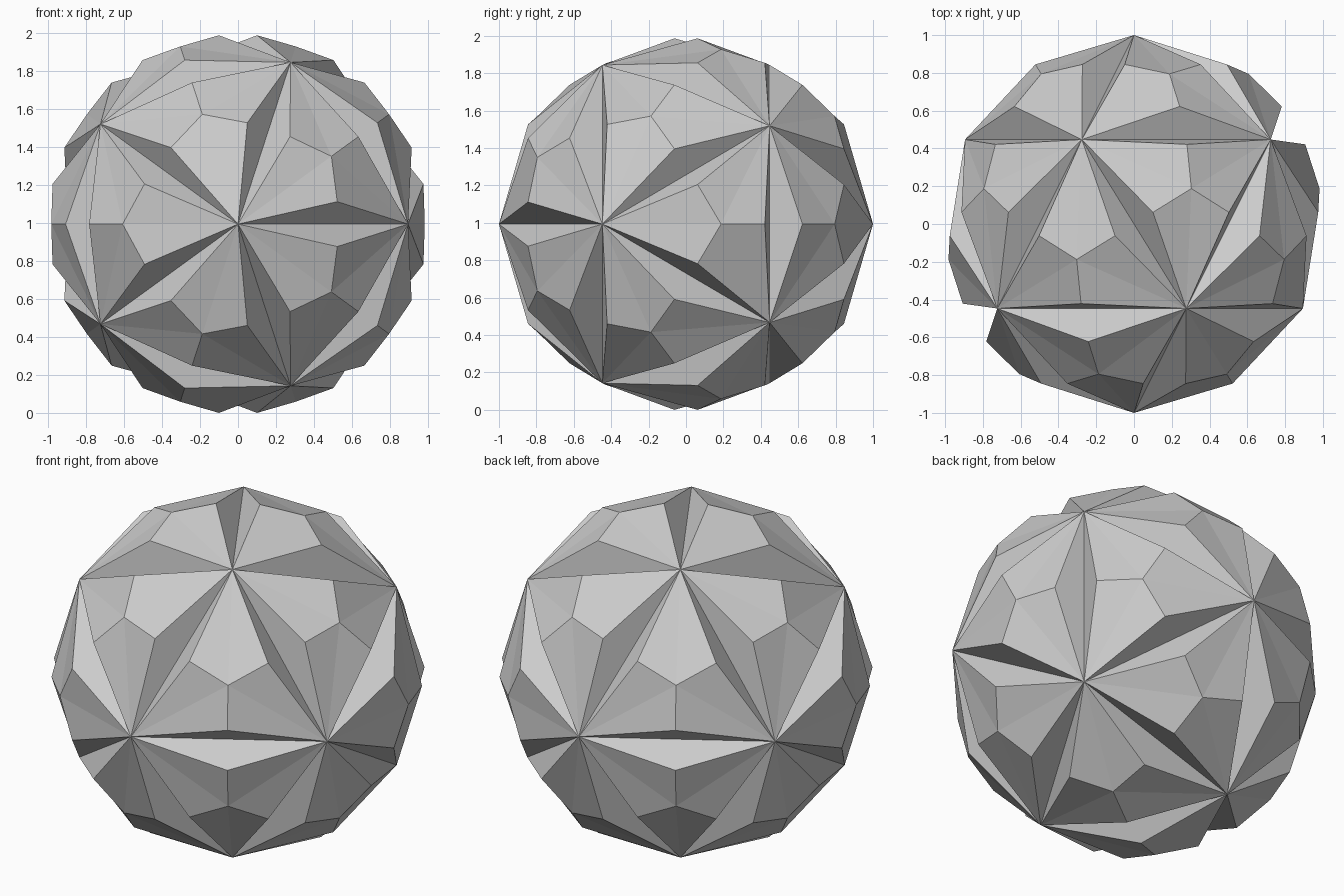
import bpy, bmesh
from math import sin, cos, radians, sqrt
from mathutils import Vector

if "Cube" in bpy.data.objects:
    bpy.data.objects.remove(bpy.data.objects["Cube"])

OFFSET = 0.118                      # how far each ridge point leans off its edge
RISE = sqrt(1 - OFFSET ** 2)        # ridge points stay on the unit sphere

# Base icosahedron with its axis along y
base = bmesh.new()
base.verts.new((0, -1, 0))
base.verts.new((0, 1, 0))
h, r = 1 / sqrt(5), 2 / sqrt(5)
for side, start in ((-1, 0), (1, 36)):
    for k in range(5):
        a = radians(start + 72 * k)
        base.verts.new((r * cos(a), side * h, r * sin(a)))
bmesh.ops.convex_hull(base, input=base.verts[:])

# Raise every triangle into a three-sided stud, leaving a groove on each edge
ball = bmesh.new()
shared = {}


def vert(co):
    key = tuple(round(c, 4) + 0.0 for c in co)
    if key not in shared:
        shared[key] = ball.verts.new(co)
    return shared[key]


for face in base.faces:
    corners = [v.co.copy() for v in face.verts]
    centre = sum(corners, Vector()).normalized()
    if (corners[1] - corners[0]).cross(corners[2] - corners[0]).dot(centre) < 0:
        corners.reverse()
    for i in range(3):
        p, q = corners[i], corners[(i + 1) % 3]
        mid = (p + q).normalized()
        inward = (centre - mid * centre.dot(mid)).normalized()
        ridge = mid * RISE + inward * OFFSET
        for tri in ((p, q, ridge), (p, ridge, centre), (ridge, q, centre)):
            ball.faces.new([vert(c) for c in tri])
base.free()

# Stand the ball on the ground
low = min(v.co.z for v in ball.verts)
bmesh.ops.translate(ball, verts=ball.verts[:], vec=(0, 0, -low))
mesh = bpy.data.meshes.new("faceted_ball")
ball.to_mesh(mesh)
ball.free()
obj = bpy.data.objects.new("faceted_ball", mesh)
bpy.context.collection.objects.link(obj)
